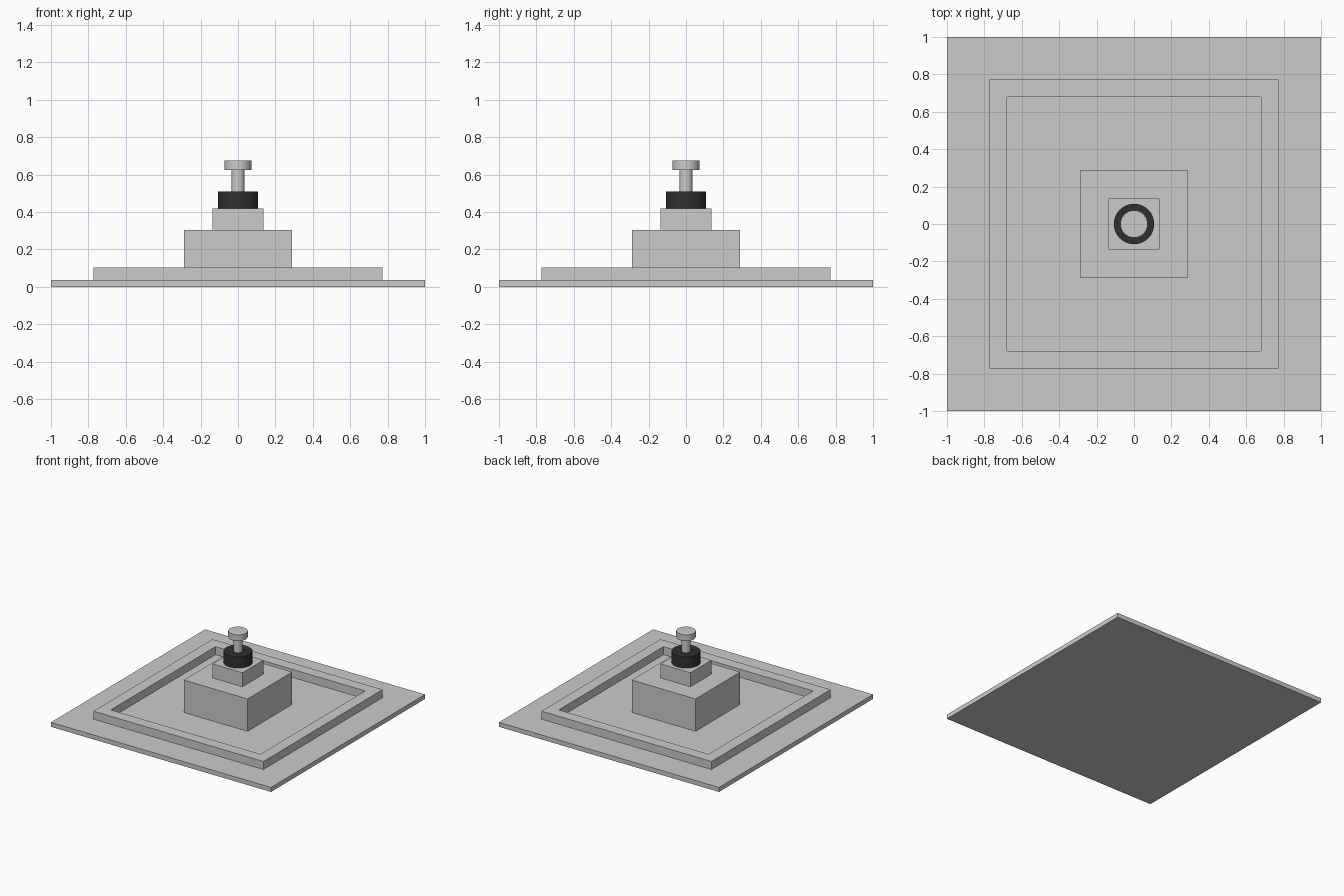
import bpy, math

if "Cube" in bpy.data.objects:
    bpy.data.objects.remove(bpy.data.objects["Cube"])

BASE, FRAME, BLOCK, STEP, RING, STEM, CAP = 0.037, 0.103, 0.303, 0.418, 0.51, 0.625, 0.675


def box(name, half, z0, z1):
    bpy.ops.mesh.primitive_cube_add(size=1, location=(0, 0, (z0 + z1) / 2))
    ob = bpy.context.object
    ob.name = name
    ob.scale = (2 * half, 2 * half, z1 - z0)
    bpy.ops.object.transform_apply(location=False, rotation=False, scale=True)
    return ob


def disc(name, radius, z0, z1):
    bpy.ops.mesh.primitive_cylinder_add(vertices=32, radius=radius, depth=z1 - z0,
                                        location=(0, 0, (z0 + z1) / 2))
    ob = bpy.context.object
    ob.name = name
    bpy.ops.object.shade_smooth_by_angle(angle=math.radians(30))
    return ob


def square_frame(name, outer, inner, z0, z1):
    # four mitred corners, each with an outer/inner, bottom/top loop
    corners = [(-1, -1), (1, -1), (1, 1), (-1, 1)]
    loops = [(outer, z0), (outer, z1), (inner, z1), (inner, z0)]
    verts = [(x * r, y * r, z) for r, z in loops for x, y in corners]
    faces = []
    for i in range(4):
        a, b = 4 * i, 4 * ((i + 1) % 4)
        for j in range(4):
            k = (j + 1) % 4
            faces.append((a + j, a + k, b + k, b + j))
    mesh = bpy.data.meshes.new(name)
    mesh.from_pydata(verts, [], faces)
    ob = bpy.data.objects.new(name, mesh)
    bpy.context.collection.objects.link(ob)
    return ob


# Stepped base
box("base_plate", 1.0, 0, BASE)
square_frame("raised_rim", 0.773, 0.68, BASE, FRAME)
box("main_block", 0.29, BASE, BLOCK)
box("upper_block", 0.136, BLOCK, STEP)

# Dark collar
black = bpy.data.materials.new("black_rubber")
black.diffuse_color = (0.03, 0.03, 0.03, 1)
black.use_nodes = True
black.node_tree.nodes["Principled BSDF"].inputs["Base Color"].default_value = black.diffuse_color
collar = disc("collar", 0.108, STEP, RING)
collar.data.materials.append(black)

# Push knob
disc("knob_stem", 0.035, RING, STEM)
disc("knob_cap", 0.073, STEM, CAP)
